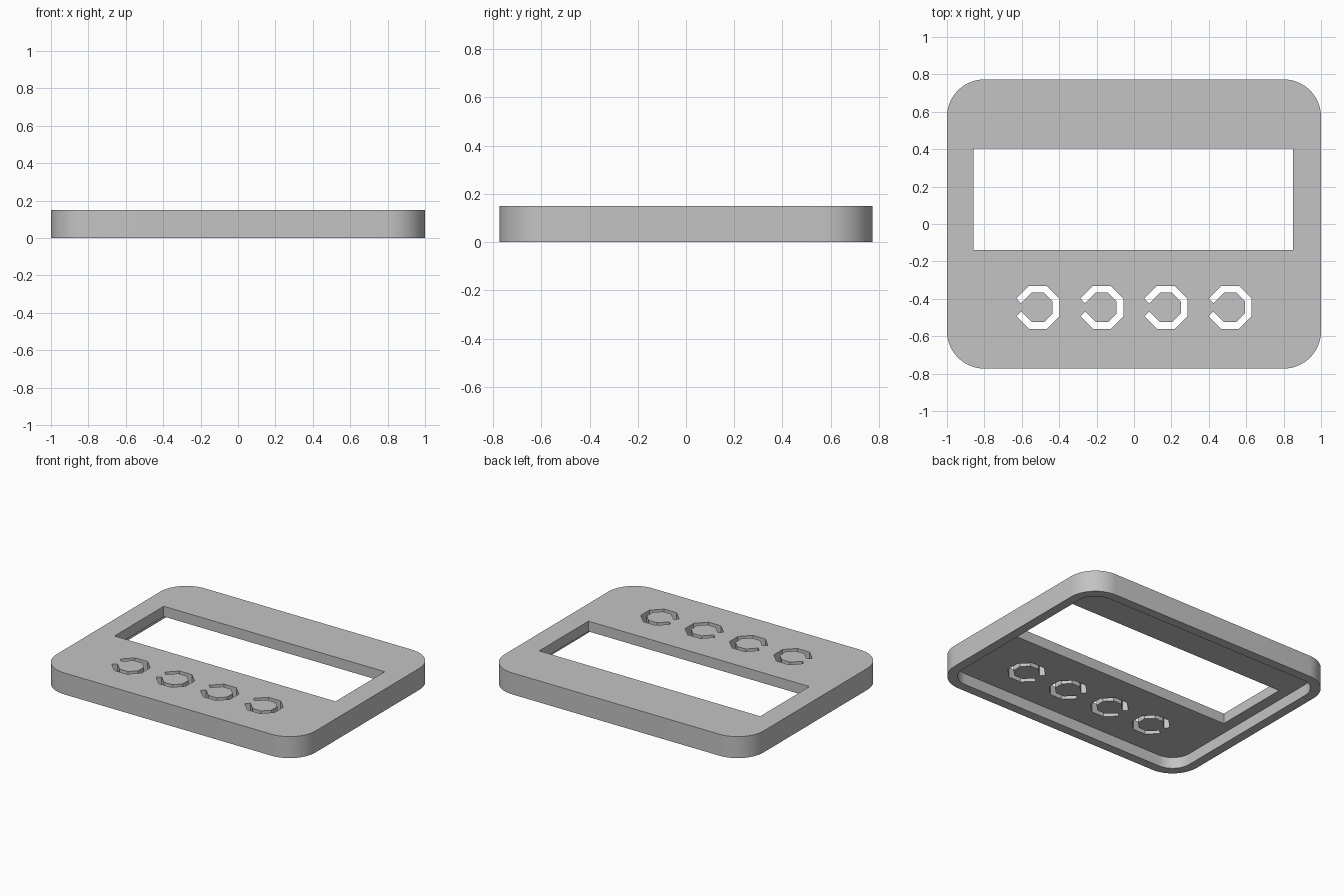
import bpy, bmesh
from math import cos, sin, radians
from mathutils import Vector

old = bpy.data.objects.get("Cube")
if old:
    bpy.data.objects.remove(old, do_unlink=True)

HALF_X, HALF_Y, HEIGHT = 1.0, 0.773, 0.15
RADIUS, RIM, FLOOR = 0.2, 0.065, 0.078

grey = bpy.data.materials.new("plain grey")
grey.use_nodes = True
grey.diffuse_color = (0.55, 0.55, 0.55, 1)
grey.node_tree.nodes["Principled BSDF"].inputs["Base Color"].default_value = grey.diffuse_color


def prism(name, outline, z0, z1):
    """Extrude a closed counter-clockwise outline from z0 to z1."""
    bm = bmesh.new()
    face = bm.faces.new([bm.verts.new((x, y, z0)) for x, y in outline])
    top = bmesh.ops.extrude_face_region(bm, geom=[face])["geom"]
    moved = [v for v in top if isinstance(v, bmesh.types.BMVert)]
    bmesh.ops.translate(bm, verts=moved, vec=(0, 0, z1 - z0))
    bmesh.ops.recalc_face_normals(bm, faces=bm.faces)
    mesh = bpy.data.meshes.new(name)
    bm.to_mesh(mesh)
    bm.free()
    mesh.materials.append(grey)
    obj = bpy.data.objects.new(name, mesh)
    bpy.context.collection.objects.link(obj)
    return obj


def rounded_rect(hx, hy, r, steps=14):
    points = []
    for i, (sx, sy) in enumerate([(1, 1), (-1, 1), (-1, -1), (1, -1)]):
        for k in range(steps + 1):
            a = radians(90 * (i + k / steps))
            points.append((sx * (hx - r) + r * cos(a), sy * (hy - r) + r * sin(a)))
    return points


def open_octagon(cx, cy, apothem, stroke):
    """Octagonal ring with its left side missing and square-cut ends."""
    def ring(a):
        r = a / cos(radians(22.5))
        return [Vector((r * cos(radians(t)), r * sin(radians(t))))
                for t in (-157.5 + 45 * k for k in range(8))]
    outer, inner = ring(apothem), ring(apothem - stroke)
    d = stroke * cos(radians(45))
    inner[0] = outer[0] + Vector((d, d))
    inner[-1] = outer[-1] + Vector((d, -d))
    return [(cx + p.x, cy + p.y) for p in outer + inner[::-1]]


def cut(target, cutter):
    cutter.hide_render = True
    mod = target.modifiers.new(cutter.name, 'BOOLEAN')
    mod.operation, mod.solver, mod.object = 'DIFFERENCE', 'EXACT', cutter
    bpy.context.view_layer.objects.active = target
    bpy.ops.object.modifier_apply(modifier=mod.name)
    bpy.data.objects.remove(cutter, do_unlink=True)


# Outer shell, hollow underneath
panel = prism("cover_panel", rounded_rect(HALF_X, HALF_Y, RADIUS), 0, HEIGHT)
cut(panel, prism("underside_cutter",
                 rounded_rect(HALF_X - RIM, HALF_Y - RIM, RADIUS - RIM), -0.1, FLOOR))

# Display window
cut(panel, prism("window_cutter",
                 [(-0.857, -0.138), (0.85, -0.138), (0.85, 0.405), (-0.857, 0.405)], -0.1, 0.3))

# Row of button slots
for i in range(4):
    cut(panel, prism("slot_cutter",
                     open_octagon(-0.514 + 0.3425 * i, -0.446, 0.115, 0.036), -0.1, 0.3))

bpy.ops.object.select_all(action='DESELECT')
panel.select_set(True)
bpy.context.view_layer.objects.active = panel
bpy.ops.object.shade_smooth_by_angle(angle=radians(30))
